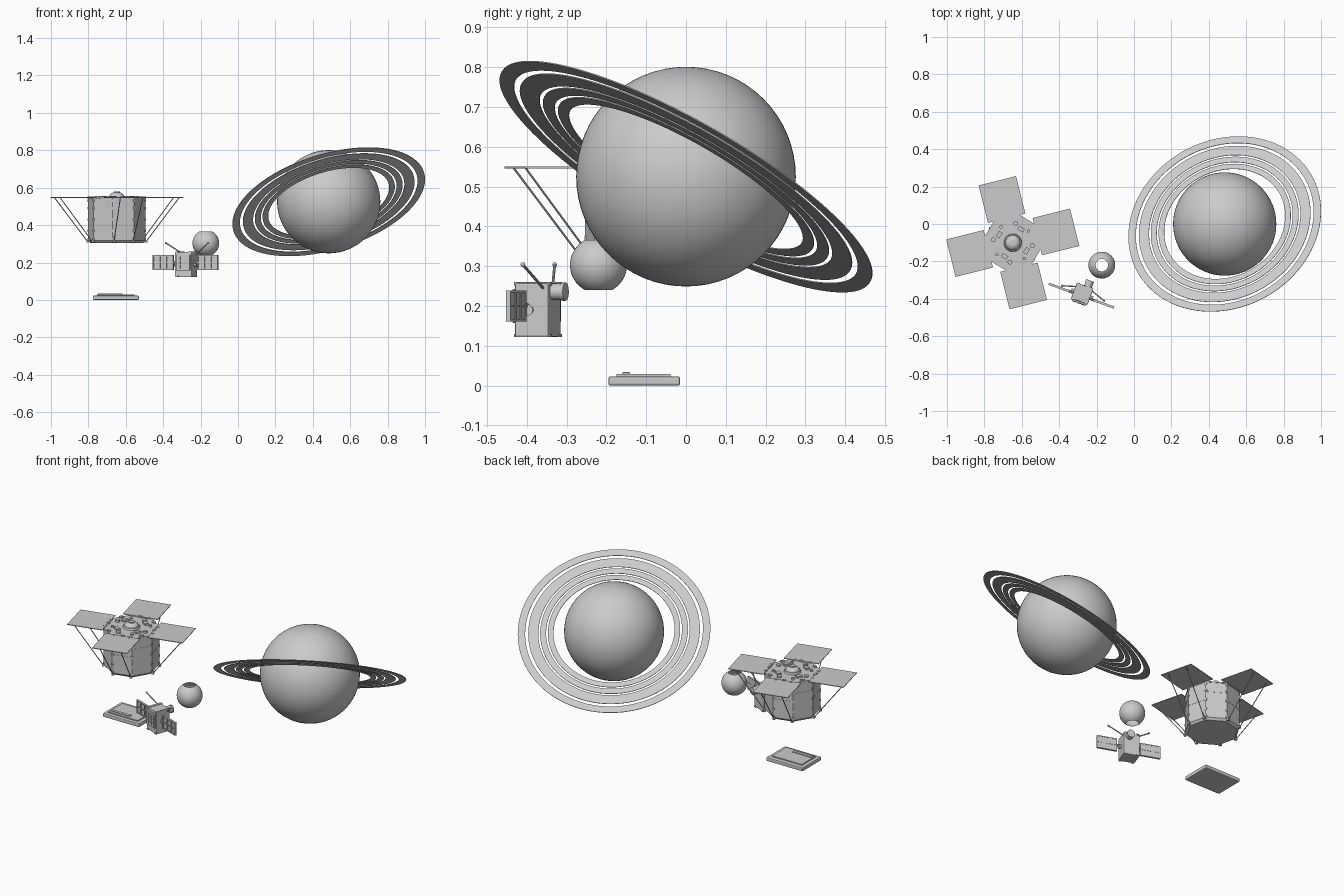
import bpy, bmesh, math
from mathutils import Matrix, Vector

cube = bpy.data.objects.get("Cube")
if cube:
    bpy.data.objects.remove(cube, do_unlink=True)

grey = bpy.data.materials.new("plain grey")
grey.use_nodes = True
colour = (0.6, 0.6, 0.6, 1)
grey.diffuse_color = colour
grey.node_tree.nodes["Principled BSDF"].inputs["Base Color"].default_value = colour


def finish(name, bm, frame=Matrix(), smooth=False):
    mesh = bpy.data.meshes.new(name)
    bm.transform(frame)
    bm.to_mesh(mesh)
    bm.free()
    mesh.materials.append(grey)
    ob = bpy.data.objects.new(name, mesh)
    bpy.context.collection.objects.link(ob)
    if smooth:
        bpy.ops.object.select_all(action='DESELECT')
        ob.select_set(True)
        bpy.context.view_layer.objects.active = ob
        bpy.ops.object.shade_smooth_by_angle(angle=math.radians(35))
    return ob


def box(name, size, loc, frame=Matrix(), bevel=0):
    bm = bmesh.new()
    bmesh.ops.create_cube(bm, size=1, matrix=Matrix.Translation(loc) @ Matrix.Diagonal((*size, 1)))
    if bevel:
        bmesh.ops.bevel(bm, geom=bm.edges[:], offset=bevel, segments=2, affect='EDGES', profile=0.5)
    return finish(name, bm, frame)


def rod(name, a, b, r1, frame=Matrix(), r2=None, sides=10, smooth=True):
    a, b = Vector(a), Vector(b)
    turn = (b - a).to_track_quat('Z', 'Y').to_matrix().to_4x4()
    bm = bmesh.new()
    bmesh.ops.create_cone(bm, cap_ends=True, segments=sides, radius1=r1, radius2=r1 if r2 is None else r2,
                          depth=(b - a).length, matrix=Matrix.Translation((a + b) / 2) @ turn)
    return finish(name, bm, frame, smooth)


def ball(name, r, loc, frame=Matrix(), squash=1, detail=16):
    bm = bmesh.new()
    bmesh.ops.create_uvsphere(bm, u_segments=2 * detail, v_segments=detail, radius=r)
    return finish(name, bm, frame @ Matrix.Translation(loc) @ Matrix.Diagonal((1, 1, squash, 1)), True)


def lathe(name, profile, frame, steps=96, closed=True):
    bm = bmesh.new()
    verts = [bm.verts.new((r, 0, z)) for r, z in profile]
    pairs = list(zip(verts, verts[1:])) + ([(verts[-1], verts[0])] if closed else [])
    edges = [bm.edges.new(p) for p in pairs]
    bmesh.ops.spin(bm, geom=verts + edges, axis=(0, 0, 1), cent=(0, 0, 0), steps=steps, angle=math.tau)
    bmesh.ops.remove_doubles(bm, verts=bm.verts[:], dist=0.0001)
    bmesh.ops.recalc_face_normals(bm, faces=bm.faces[:])
    return finish(name, bm, frame, True)


def spin_z(deg):
    return Matrix.Rotation(math.radians(deg), 4, 'Z')


# Planet with four tilted flat rings
centre = Vector((0.485, 0, 0.525))
ball("planet", 0.276, centre, detail=32)
tilt = Vector((-0.259, 0.478, 0.839)).to_track_quat('Z', 'Y').to_matrix().to_4x4()
ring_frame = Matrix.Translation(centre) @ tilt
for outer, inner in ((0.533, 0.492), (0.475, 0.419), (0.409, 0.376), (0.366, 0.335)):
    t = 0.0015
    lathe("planet_ring", [(outer, -t), (outer, t), (inner, t), (inner, -t)], ring_frame, 128)

# Moon: hollow globe open at both poles
moon_r = 0.0715
arc = [math.radians(a) for a in range(-62, 63, 4)]
lathe("moon", [(moon_r * math.cos(a), moon_r * math.sin(a)) for a in arc],
      Matrix.Translation((-0.172, -0.22, 0.303)), 48, False)

# Lander: octagonal body with chamfered base
lander = Matrix.Translation((-0.648, -0.1, 0)) @ spin_z(14)
octagon = lander @ spin_z(22.5)
apothem, corner = 0.143, 0.155
rod("lander_body", (0, 0, 0.318), (0, 0, 0.54), corner, octagon, sides=8, smooth=False)
rod("lander_base", (0, 0, 0.305), (0, 0, 0.318), corner - 0.012, octagon, corner, 8, False)
rod("lander_deck", (0, 0, 0.54), (0, 0, 0.546), corner + 0.003, octagon, sides=8, smooth=False)

# Lander top: stepped hub, low dome, cap and studs
rod("hub_base", (0, 0, 0.546), (0, 0, 0.556), 0.048, lander, 0.044, 32)
ball("hub_dome", 0.04, (0, 0, 0.553), lander, 0.6)
rod("hub_cap", (0, 0, 0.57), (0, 0, 0.581), 0.016, lander, sides=20)
for i in range(8):
    turn = lander @ spin_z(45 * i)
    half = turn @ spin_z(22.5)
    box("deck_clip", (0.014, 0.022, 0.01), (0.136, 0, 0.549), turn)
    rod("deck_stud", (0.105, 0, 0.546), (0.105, 0, 0.556), 0.009 + 0.004 * (i % 2), half, sides=12)
    if i % 2:
        box("deck_box", (0.022, 0.034, 0.012), (0.085, 0, 0.551), turn)
    # Side seams and corner brackets
    box("side_seam", (0.003, 0.112, 0.003), (apothem, 0, 0.43 + 0.05 * (i % 2)), turn)
    for z in (0.325, 0.37, 0.43, 0.49, 0.53):
        box("corner_bracket", (0.007, 0.012, 0.012), (corner - 0.002, 0, z), half)

# Four square solar panels, each on two struts
for i in range(4):
    turn = lander @ spin_z(90 * i)
    box("lander_panel", (0.206, 0.206, 0.004), (0.238, 0, 0.548), turn)
    for side in (-1, 1):
        y = 0.062 * side
        rod("panel_strut", (0.328, y, 0.547), (0.148, y * 0.85, 0.312), 0.0026, turn, sides=8)
        box("panel_hinge", (0.016, 0.016, 0.008), (0.14, 0.045 * side, 0.548), turn)
        box("strut_foot", (0.012, 0.014, 0.014), (0.147, y * 0.85, 0.314), turn)

# Orbiter: box body with plates and edge bosses
orbiter = Matrix.Translation((-0.277, -0.372, 0)) @ spin_z(-20)
box("orbiter_body", (0.095, 0.09, 0.135), (0, 0, 0.19), orbiter, 0.004)
box("front_plate", (0.08, 0.01, 0.085), (0, -0.049, 0.2), orbiter, 0.002)
for x in (-0.024, 0, 0.024):
    for z in (0.178, 0.2, 0.222):
        box("front_cell", (0.02, 0.006, 0.018), (x, -0.054, z), orbiter)
for x in (-0.036, 0.036):
    for z in (0.126, 0.256):
        box("corner_boss", (0.016, 0.096, 0.008), (x, 0, z), orbiter)

# Framed solar wings, hinge arms and nozzles
for side in (-1, 1):
    mid = side * 0.127
    rod("wing_arm", (side * 0.04, -0.012, 0.2), (side * 0.075, -0.012, 0.2), 0.007, orbiter)
    box("wing_back", (0.112, 0.005, 0.074), (mid, -0.01, 0.2), orbiter)
    for z in (-0.036, 0, 0.036):
        box("wing_rail", (0.118, 0.012, 0.006), (mid, -0.012, 0.2 + z), orbiter)
    for x in (-0.056, -0.019, 0.019, 0.056):
        box("wing_bar", (0.006, 0.012, 0.078), (mid + x, -0.012, 0.2), orbiter)
    rod("side_nozzle", (side * 0.047, -0.005, 0.19), (side * 0.062, -0.005, 0.19), 0.01, orbiter, 0.014, 16)

# Rear drum and two ball-tipped aerials
rod("rear_drum", (0.016, 0.044, 0.236), (0.016, 0.078, 0.236), 0.021, orbiter, sides=24)
rod("rear_drum_lip", (0.016, 0.072, 0.236), (0.016, 0.08, 0.236), 0.023, orbiter, sides=24)
for base, tip in (((-0.235, -0.35, 0.235), (-0.16, -0.41, 0.304)), ((-0.3, -0.335, 0.25), (-0.385, -0.33, 0.304))):
    rod("aerial", base, tip, 0.0035)
    ball("aerial_tip", 0.006, tip, detail=8)

# Ground slab with raised plate and bar
slab = Matrix.Translation((-0.653, -0.105, 0))
box("slab", (0.245, 0.18, 0.023), (0, 0, 0.0115), slab, 0.005)
box("slab_plate", (0.2, 0.135, 0.008), (0, -0.002, 0.025), slab)
box("slab_bar", (0.13, 0.018, 0.005), (-0.03, -0.045, 0.031), slab, 0.001)
